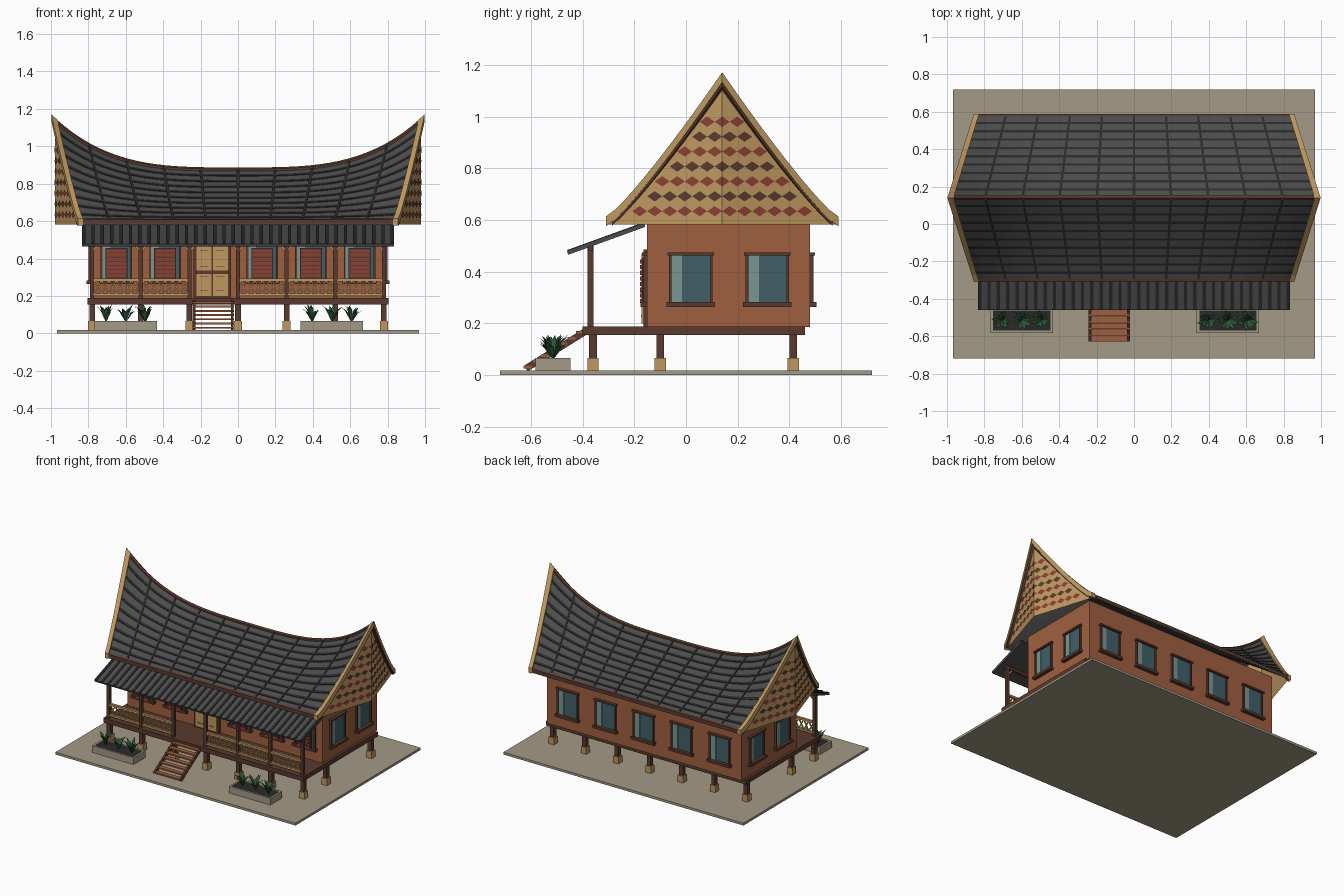
import bpy, bmesh, math, random
from mathutils import Matrix, Vector

cube = bpy.data.objects.get("Cube")
if cube:
    bpy.data.objects.remove(cube)
random.seed(4)


def material(name, code):
    srgb = [int(code[i:i + 2], 16) / 255 for i in (0, 2, 4)]
    col = [c / 12.92 if c < 0.04 else ((c + 0.055) / 1.055) ** 2.4 for c in srgb] + [1]
    m = bpy.data.materials.new(name)
    m.use_nodes = True
    m.diffuse_color = col
    m.node_tree.nodes["Principled BSDF"].inputs["Base Color"].default_value = col
    return m


ROOF = material("slate roof", "4C4C4C")
SEAM = material("dark seam", "2A2A2A")
TAN = material("tan timber", "BE9860")
WOOD = material("dark wood", "5A3A2E")
WALL = material("terracotta wall", "A0603F")
RED = material("dark red", "8C4034")
GLASS = material("teal glass", "41606A")
SHINE = material("pale glass", "7B9692")
STONE = material("stone", "A39A86")
LEAF = material("leaf green", "2F5738")


def finish(name, mat, bm):
    bmesh.ops.recalc_face_normals(bm, faces=bm.faces)
    mesh = bpy.data.meshes.new(name)
    bm.to_mesh(mesh)
    bm.free()
    mesh.materials.append(mat)
    ob = bpy.data.objects.new(name, mesh)
    bpy.context.collection.objects.link(ob)
    return ob


def boxes(name, mat, specs, place=Matrix()):
    """Boxes given as x0, x1, y0, y1, z0, z1."""
    bm = bmesh.new()
    for x0, x1, y0, y1, z0, z1 in specs:
        mid = Matrix.Translation(((x0 + x1) / 2, (y0 + y1) / 2, (z0 + z1) / 2))
        bmesh.ops.create_cube(bm, size=1, matrix=place @ mid @ Matrix.Diagonal((x1 - x0, y1 - y0, z1 - z0, 1)))
    return finish(name, mat, bm)


def beams(name, mat, pairs, w, h):
    """Straight bars from point to point."""
    bm = bmesh.new()
    for p, q in pairs:
        p, q = Vector(p), Vector(q)
        turn = (q - p).to_track_quat('Y', 'Z').to_matrix().to_4x4()
        size = Matrix.Diagonal((w, (q - p).length, h, 1))
        bmesh.ops.create_cube(bm, size=1, matrix=Matrix.Translation((p + q) / 2) @ turn @ size)
    return finish(name, mat, bm)


# Saddle roof surface: u runs along the ridge, v from eave to eave
RIDGE_Y, HALF, EAVE = 0.14, 0.445, 0.6


def roof_point(u, v):
    top = 0.875 + 0.28 * abs(u) ** 3.4
    z = EAVE + (top - EAVE) * max(0, 1 - abs(v)) ** 1.15
    return Vector((u * (0.995 - 0.14 * abs(v)), RIDGE_Y + HALF * v, z))


def roof_patches(name, mat, ranges, nu, nv, top, bottom):
    bm = bmesh.new()
    for u0, u1, v0, v1 in ranges:
        grid = [[bm.verts.new(roof_point(u0 + (u1 - u0) * i / nu, v0 + (v1 - v0) * j / nv) + Vector((0, 0, top)))
                 for j in range(nv + 1)] for i in range(nu + 1)]
        faces = [bm.faces.new((grid[i][j], grid[i + 1][j], grid[i + 1][j + 1], grid[i][j + 1]))
                 for i in range(nu) for j in range(nv)]
        ext = bmesh.ops.extrude_face_region(bm, geom=faces, use_keep_orig=True)
        verts = [g for g in ext["geom"] if isinstance(g, bmesh.types.BMVert)]
        bmesh.ops.translate(bm, verts=verts, vec=(0, 0, bottom - top))
    return finish(name, mat, bm)


roof_patches("main_roof", ROOF, [(-0.985, 0.985, -1, 1)], 40, 24, 0, -0.02)
roof_patches("roof_columns", SEAM, [(k / 5 - 0.007, k / 5 + 0.007, s * 0.02, s)
                                    for k in range(-4, 5) for s in (-1, 1)], 1, 14, 0.006, -0.004)
roof_patches("roof_courses", SEAM, [(-0.98, 0.98, s * k / 10 - 0.013, s * k / 10 + 0.013)
                                    for k in range(1, 10) for s in (-1, 1)], 40, 1, 0.004, -0.004)
roof_patches("ridge_cap", WOOD, [(-0.985, 0.985, -0.025, 0.025)], 40, 2, 0.012, -0.01)
roof_patches("eave_trim", WOOD, [(-0.985, 0.985, s * 0.975, s * 1.005) for s in (-1, 1)], 40, 1, 0.008, -0.014)
roof_patches("bargeboards", TAN, [(s * 0.97, s * 1.003, -1.01, 1.01) for s in (-1, 1)], 1, 24, 0.014, -0.024)
roof_patches("barge_trim", WOOD, [(s * 0.98, s * 0.999, -0.96, 0.96) for s in (-1, 1)], 1, 24, -0.022, -0.036)


# Prow-shaped gable panels with rows of diamonds
def gable_x(y, out=0):
    return 0.978 + out - 0.14 * abs(y - RIDGE_Y) / HALF


def gable(side, tag):
    bm = bmesh.new()
    cols = []
    for j in range(-12, 13):
        p = roof_point(1, j / 12)
        x = side * gable_x(p.y)
        cols.append([bm.verts.new((x, p.y, 0.582)), bm.verts.new((x, p.y, p.z - 0.012))])
    for a, b in zip(cols, cols[1:]):
        bm.faces.new((a[0], b[0], b[1], a[1]))
    finish(tag + "_gable_panel", TAN, bm)
    step, half_h = 0.058, 0.02
    for mat, name, first in ((RED, "red", 0), (WOOD, "brown", 1)):
        bm = bmesh.new()
        for row in range(first, 7, 2):
            z = 0.634 + row * 0.0577
            reach = HALF * (1 - ((z - EAVE) / 0.565) ** (1 / 1.15))
            n = int(2 * (reach - 0.04) / step)
            for k in range(n):
                y = RIDGE_Y + (k - (n - 1) / 2) * step
                l, t, r, b = [bm.verts.new((side * gable_x(py, 0.004), py, pz)) for py, pz in
                              ((y - step / 2, z), (y, z + half_h), (y + step / 2, z), (y, z - half_h))]
                bm.faces.new((l, t, b))
                bm.faces.new((t, r, b))
        finish(tag + "_gable_diamonds_" + name, mat, bm)


gable(1, "left")
gable(-1, "right")

# Ground, deck, walls and stilts
BAYS = [k * 0.26 for k in range(-3, 4)]
boxes("ground_slab", STONE, [(-0.967, 0.967, -0.72, 0.72, 0, 0.017)])
boxes("deck", WOOD, [(-0.805, 0.805, -0.4, 0.46, 0.155, 0.188)])
boxes("house_walls", WALL, [(-0.785, 0.785, -0.15, 0.48, 0.186, 0.625)])
STILTS = [(x, y) for x in BAYS for y in (-0.36, -0.1, 0.415)]
boxes("stilts", WOOD, [(x - 0.015, x + 0.015, y - 0.015, y + 0.015, 0.06, 0.157) for x, y in STILTS])
boxes("stilt_feet", TAN, [(x - 0.022, x + 0.022, y - 0.022, y + 0.022, 0.016, 0.066) for x, y in STILTS])


# Windows: local -y faces outward
def window(tag, x, y, angle, shutter=False):
    place = Matrix.Translation((x, y, 0)) @ Matrix.Rotation(math.radians(angle), 4, 'Z')
    w, lo, hi = 0.078, 0.278, 0.465
    boxes(tag + "_frame", WOOD, [(-w - 0.006, -w + 0.004, -0.014, 0.01, lo, hi),
                                 (w - 0.004, w + 0.006, -0.014, 0.01, lo, hi),
                                 (-w - 0.012, w + 0.012, -0.02, 0.01, hi - 0.002, hi + 0.01),
                                 (-w - 0.016, w + 0.016, -0.026, 0.01, lo - 0.014, lo + 0.004)], place)
    boxes(tag + "_glass", GLASS, [(-w, w, -0.004, 0.01, lo, hi)], place)
    boxes(tag + "_glint", SHINE, [(-w + 0.002, -w * 0.42, -0.006, 0.01, lo, hi)], place)
    if shutter:
        boxes(tag + "_shutter", WOOD, [(-0.058, 0.058, -0.02, -0.008, lo, hi - 0.01)], place)
        boxes(tag + "_louvres", RED, [(-0.052, 0.052, -0.028, -0.012, lo + k * 0.022, lo + 0.016 + k * 0.022)
                                      for k in range(8)], place)


for i, x in enumerate((-0.65, -0.39, 0.13, 0.39, 0.65)):
    window(f"front_window_{i + 1}", x, -0.15, 0, True)
for i in range(5):
    window(f"back_window_{i + 1}", (i - 2) * 0.306, 0.48, 180)
for i, y in enumerate((0.018, 0.315)):
    window(f"left_window_{i + 1}", 0.785, y, 90)
    window(f"right_window_{i + 1}", -0.785, y, -90)

# Double door
DOOR = -0.137
boxes("door_frame", WOOD, [(DOOR - 0.1, DOOR + 0.1, -0.165, -0.145, 0.186, 0.485)])
boxes("door_leaves", TAN, [(DOOR + s * 0.044 - 0.04, DOOR + s * 0.044 + 0.04, -0.172, -0.16, 0.2, 0.47)
                           for s in (-1, 1)])
boxes("door_rails", WOOD, [(DOOR - 0.085, DOOR + 0.085, -0.177, -0.17, 0.318, 0.336)])
boxes("door_panels", WALL, [(DOOR + s * 0.044 - 0.022, DOOR + s * 0.044 + 0.022, -0.175, -0.17, z, z + 0.006)
                            for s in (-1, 1) for z in (0.225, 0.3, 0.355, 0.44)])

# Verandah posts, brackets and lattice railings
POST_Y = -0.37
boxes("verandah_posts", WOOD, [(x - 0.011, x + 0.011, POST_Y - 0.011, POST_Y + 0.011, 0.186, 0.505) for x in BAYS])
boxes("verandah_beam", WOOD, [(-0.8, 0.8, POST_Y - 0.01, POST_Y + 0.01, 0.482, 0.502)])
beams("post_brackets", TAN, [((x, POST_Y, 0.435), (x + s * 0.04, POST_Y, 0.482))
                             for x in BAYS for s in (-1, 1) if abs(x + s * 0.04) < 0.8], 0.01, 0.01)
rails, lattice = [], []
for x in BAYS[:-1]:
    if abs(x + 0.26) < 0.01:
        continue
    a, b = x + 0.01, x + 0.25
    rails += [(a, b, POST_Y - 0.009, POST_Y + 0.009, z, z + 0.014) for z in (0.2, 0.278)]
    for k in range(6):
        l, r = a + k * 0.04, a + (k + 1) * 0.04
        lattice += [((l, POST_Y, 0.21), (r, POST_Y, 0.282)), ((l, POST_Y, 0.282), (r, POST_Y, 0.21))]
boxes("railings", TAN, rails)
beams("railing_lattice", TAN, lattice, 0.007, 0.007)

# Ribbed verandah roof
LOW, HIGH = (-0.458, 0.472), (-0.16, 0.58)
beams("verandah_roof", ROOF, [((0, *LOW), (0, *HIGH))], 1.67, 0.014)
beams("verandah_ribs", SEAM, [((x, LOW[0], LOW[1] + 0.006), (x, HIGH[0], HIGH[1] + 0.006))
                              for x in [-0.825 + k * 0.05 for k in range(34)]], 0.018, 0.012)

# Front stairs
S0, S1 = -0.243, -0.022
beams("stair_stringers", WOOD, [((x, -0.395, 0.165), (x, -0.62, 0.025)) for x in (S0 + 0.008, S1 - 0.008)], 0.014, 0.026)
boxes("stair_treads", WALL, [(S0, S1, -0.425 - k * 0.034, -0.393 - k * 0.034, 0.16 - k * 0.0225, 0.17 - k * 0.0225)
                             for k in range(7)])


# Planters with leafy tufts
def planter(tag, cx):
    x0, x1, y0, y1, z0, z1 = cx - 0.167, cx + 0.167, -0.583, -0.448, 0.015, 0.066
    boxes(tag + "_planter", STONE, [(x0, x1, y0, y0 + 0.014, z0, z1), (x0, x1, y1 - 0.014, y1, z0, z1),
                                    (x0, x0 + 0.014, y0, y1, z0, z1), (x1 - 0.014, x1, y0, y1, z0, z1)])
    boxes(tag + "_soil", SEAM, [(x0 + 0.01, x1 - 0.01, y0 + 0.01, y1 - 0.01, z0, z1 - 0.006)])
    bm = bmesh.new()
    for k in (-1, 0, 1):
        base = Vector((cx + k * 0.105, -0.515, 0.058))
        for n in range(11):
            ang = n * math.tau / 11 + random.uniform(-0.2, 0.2)
            out = Vector((math.cos(ang), math.sin(ang), 0))
            across = Vector((-out.y, out.x, 0)) * 0.011
            reach, rise = random.uniform(0.035, 0.062), random.uniform(0.06, 0.1)
            mid = base + out * reach * 0.55 + Vector((0, 0, rise * 0.75))
            tip = base + out * reach + Vector((0, 0, rise))
            b, l, r, t = [bm.verts.new(p) for p in (base, mid - across, mid + across, tip)]
            bm.faces.new((b, r, l))
            bm.faces.new((l, r, t))
    finish(tag + "_plants", LEAF, bm)


planter("right", -0.6)
planter("left", 0.502)
